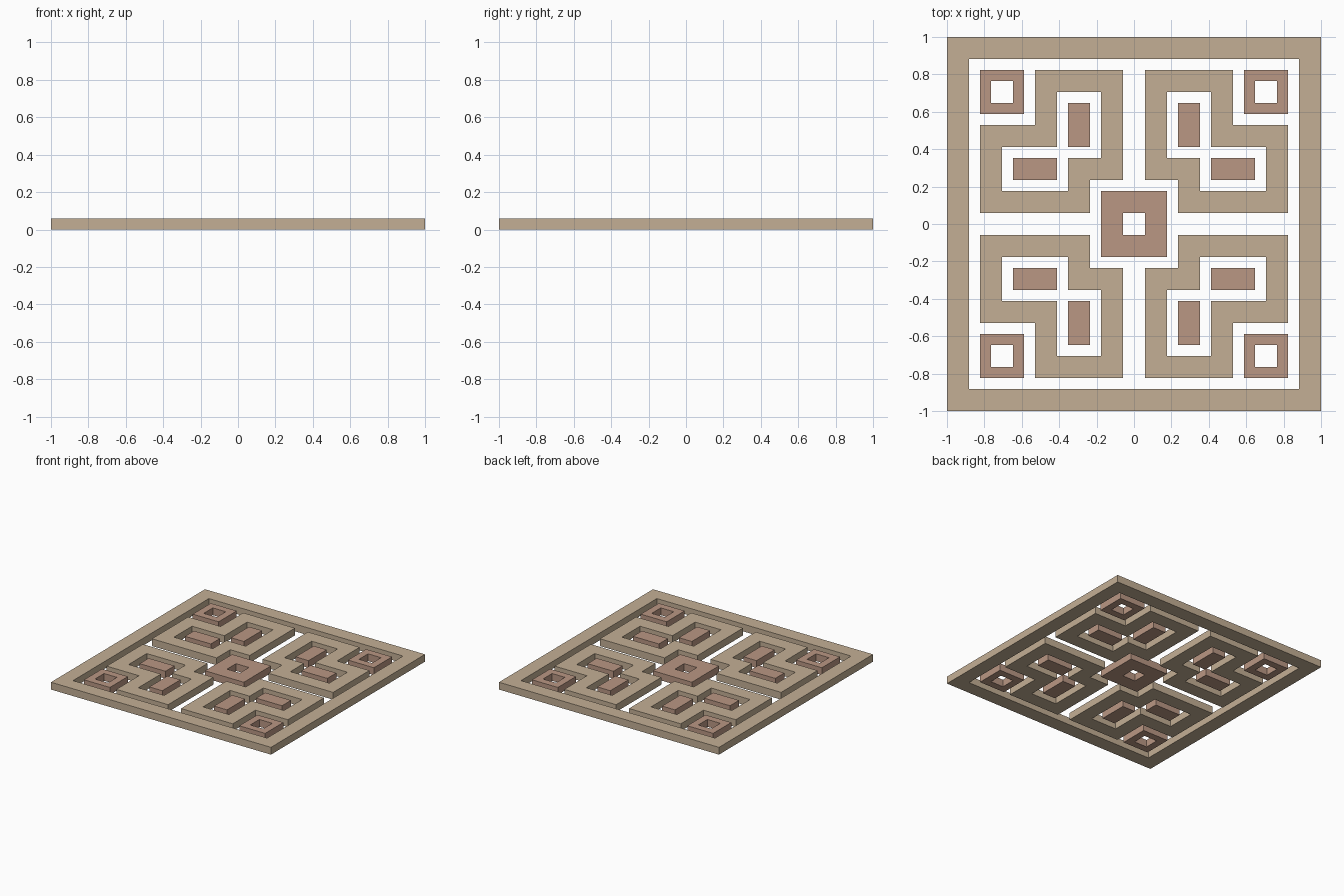
import bpy, bmesh

if "Cube" in bpy.data.objects:
    bpy.data.objects.remove(bpy.data.objects["Cube"])

U = 1 / 17      # design grid unit
H = 0.06        # panel thickness


def material(name, rgb):
    m = bpy.data.materials.new(name)
    m.diffuse_color = (*rgb, 1)
    m.use_nodes = True
    m.node_tree.nodes["Principled BSDF"].inputs["Base Color"].default_value = m.diffuse_color
    return m


TAN = material("tan", (0.55, 0.43, 0.30))
CLAY = material("clay", (0.49, 0.31, 0.23))


def rect(x0, y0, x1, y1):
    return [(x0, y0), (x1, y0), (x1, y1), (x0, y1)]


def slab(name, mat, outer, inner=None, mirrored=False):
    """Extruded outline; with a matching inner outline it becomes a mitred ring."""
    bm = bmesh.new()
    a = [bm.verts.new((x * U, y * U, 0)) for x, y in outer]
    if inner:
        b = [bm.verts.new((x * U, y * U, 0)) for x, y in inner]
        n = len(a)
        for i in range(n):
            j = (i + 1) % n
            bm.faces.new((a[i], a[j], b[j], b[i]))
    else:
        bm.faces.new(a)
    ext = bmesh.ops.extrude_face_region(bm, geom=bm.faces[:], use_keep_orig=True)
    top = [v for v in ext["geom"] if isinstance(v, bmesh.types.BMVert)]
    bmesh.ops.translate(bm, vec=(0, 0, H), verts=top)
    bmesh.ops.recalc_face_normals(bm, faces=bm.faces[:])
    me = bpy.data.meshes.new(name)
    bm.to_mesh(me)
    bm.free()
    me.materials.append(mat)
    ob = bpy.data.objects.new(name, me)
    bpy.context.collection.objects.link(ob)
    if mirrored:
        mod = ob.modifiers.new("four_quadrants", 'MIRROR')
        mod.use_axis = (True, True, False)
        mod.use_mirror_merge = False
    return ob


# Outer frame and centre square
slab("outer_frame", TAN, rect(-17, -17, 17, 17), rect(-15, -15, 15, 15))
slab("centre_square", CLAY, rect(-3, -3, 3, 3), rect(-1, -1, 1, 1))

# Stepped loop in each quadrant
slab("stepped_loops", TAN,
     [(1, 14), (9, 14), (9, 9), (14, 9), (14, 1), (4, 1), (4, 4), (1, 4)],
     [(3, 12), (7, 12), (7, 7), (12, 7), (12, 3), (6, 3), (6, 6), (3, 6)],
     mirrored=True)

# Small corner squares and the bars inside the loops
slab("corner_squares", CLAY, rect(10, 10, 14, 14), rect(11, 11, 13, 13), mirrored=True)
slab("upright_bars", CLAY, rect(4, 7, 6, 11), mirrored=True)
slab("level_bars", CLAY, rect(7, 4, 11, 6), mirrored=True)
